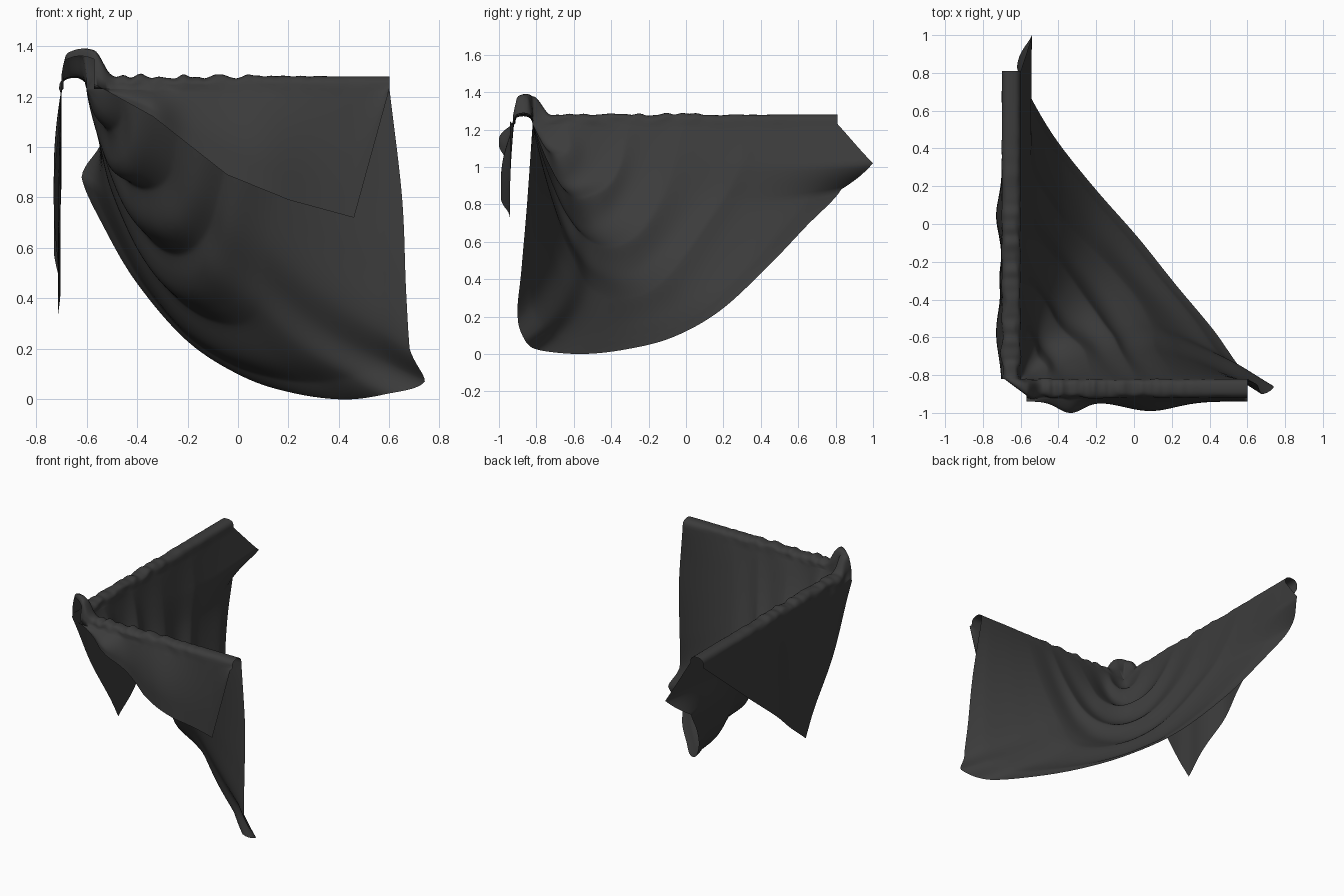
import bpy, bmesh, math
from mathutils import Vector, noise

if "Cube" in bpy.data.objects:
    bpy.data.objects.remove(bpy.data.objects["Cube"])

N_T, N_FLAP, N_BAND, N_SWAG = 150, 16, 12, 112
CORNER = Vector((-0.60, -0.82, 1.23))


def interp(pts, x):
    """Piecewise-linear profile lookup."""
    for (x0, y0), (x1, y1) in zip(pts, pts[1:]):
        if x <= x1:
            return y0 + (y1 - y0) * (x - x0) / (x1 - x0)
    return pts[-1][1]


def spline(pts, u):
    """Catmull-Rom through points, u in 0..1."""
    n = len(pts) - 1
    i = min(int(u * n), n - 1)
    f = u * n - i
    p1, p2 = pts[i], pts[i + 1]
    p0 = pts[i - 1] if i else p1 * 2 - p2
    p3 = pts[i + 2] if i + 2 <= n else p2 * 2 - p1
    return 0.5 * (2 * p1 + (p2 - p0) * f + (2 * p0 - 5 * p1 + 4 * p2 - p3) * f * f
                  + (3 * p1 - p0 - 3 * p2 + p3) * f ** 3)


def bump(x, centre, width):
    return math.exp(-((x - centre) / width) ** 2)


# free edge of the inner swag, from the side rail end to the front rail end
EDGE = [Vector(p) for p in (
    (-0.60, 0.81, 1.23), (-0.60, 0.83, 1.02), (-0.62, 0.83, 0.88), (-0.53, 0.64, 0.68),
    (-0.40, 0.43, 0.46), (-0.20, 0.18, 0.23), (0.02, -0.07, 0.09), (0.22, -0.32, 0.025),
    (0.42, -0.56, 0.0), (0.58, -0.78, 0.02), (0.70, -0.84, 0.06), (0.68, -0.90, 0.2),
    (0.665, -0.88, 0.45), (0.65, -0.85, 0.8), (0.60, -0.82, 1.23))]
TIP_SIDE, TIP_FRONT = Vector((0.06, 0.17, 0)), Vector((0.04, -0.02, 0.01))

# drop of the two outer flaps along the rails
DROP_SIDE = [(0, 0.03), (0.32, 0.92), (0.62, 0.51), (1, 0.01)]
DROP_FRONT = [(0, -0.02), (0.2, 0.11), (0.45, 0.34), (0.66, 0.44), (0.88, 0.51), (1, 0.0)]


def rumple(t, seed):
    """Gathered wrinkles on top of a rail, smooth at its far end."""
    w = max(0, min(1, (0.8 - t) * 4))
    return w * 0.016 * noise.noise(Vector((t * 28, seed, 0)))


def hump(t):
    return 0.1 * bump(t, 0, 0.035)


def over_rail(t, side):
    """Points from the flap hem up and over a rail to its inner edge."""
    drop = interp(DROP_SIDE if side else DROP_FRONT, t)
    pts = []
    for i in range(N_FLAP):
        k = 1 - i / N_FLAP
        if side:
            swing = 0.03 * (bump(t, 0.53, 0.08) + bump(t, 0.15, 0.1) + bump(t, 0.33, 0.05) * 0.4)
        else:
            swing = 0.06 * bump(t, 0.2, 0.08) + 0.05 * bump(t, 0.56, 0.16) + 0.02
        pts.append((0.10 + swing * math.sin(min(1, k * 1.3) * math.pi / 2), 1.23 - drop * k))
    for i in range(N_BAND):
        a = math.pi * i / N_BAND
        c, s = math.cos(a), math.sin(a)
        c = math.copysign(abs(c) ** 0.75, c)
        r = rumple(t, 3.3 if side else 7.7) + hump(t)
        w = 0.014 * noise.noise(Vector((t * 18, i * 0.3, side * 9))) * (1 - t)
        pts.append((0.05 + 0.05 * c + w, 1.23 + (0.05 + r) * s ** 0.75))
    if side:
        return [Vector((-0.60 - d, -0.82 + 1.63 * t, z)) for d, z in pts]
    return [Vector((-0.57 + 1.17 * t, -0.82 - d, z)) for d, z in pts]


def swag(t):
    """One sagging arc between the two rails."""
    side_end = CORNER + (EDGE[0] - CORNER) * t
    front_end = CORNER + (EDGE[-1] - CORNER) * t
    free = max(0, 1 - t ** 3)
    up = Vector((0.5, 0.45, 0.6))
    out = []
    for j in range(N_SWAG + 1):
        u = j / N_SWAG
        edge = CORNER + (spline(EDGE, u) - CORNER) * t
        # natural hanging arc, blended into the free edge shape
        hang = side_end.lerp(front_end, u)
        q = 4 * u * (1 - u)
        hang += Vector((0.06, 0.05, -1.36)) * (q * t)
        p = edge.lerp(hang, free)
        # straight pointed cloth corners
        p += TIP_SIDE * (t ** 6 * max(0, 1 - abs(u * 14 - 1)))
        p += TIP_FRONT * (t ** 12 * max(0, 1 - abs(u * 14 - 10)))
        # nested folds fanning out of the corner
        env = math.sin(math.pi * u) ** 0.6
        ph = 2 * math.pi * 5.4 * t ** 0.85 + 2.4 * noise.noise(Vector((t * 4, u * 2.5, 5)))
        fold = 1 - 2 * abs(math.sin(ph / 2)) ** 1.3
        amp = 0.034 * min(1, t * 5) * max(0, 1 - t) ** 0.7
        fine = 0.025 * noise.noise(Vector((t * 9, u * 3, 1.7))) * (1 - t) * min(1, t * 6)
        p += up * (env * (amp * fold + fine))
        out.append(p)
    return out


# single draped sheet: side flap, side rail, swag, front rail, front flap
bm = bmesh.new()
rows = []
for i in range(N_T + 1):
    t = i / N_T
    line = over_rail(t, True) + swag(t) + over_rail(t, False)[::-1]
    rows.append([bm.verts.new(p) for p in line])
for a, b in zip(rows, rows[1:]):
    for j in range(len(a) - 1):
        bm.faces.new((a[j], a[j + 1], b[j + 1], b[j]))

# gathered cloth bridging the corner between the rails
s0 = rows[0][N_FLAP:N_FLAP + N_BAND + 1]
f0 = rows[0][::-1][N_FLAP:N_FLAP + N_BAND + 1]
K = 6
bridge = []
for a, b in zip(s0, f0):
    strip = [a]
    for k in range(1, K):
        p = a.co.lerp(b.co, k / K)
        p.z += 0.1 * (a.co - b.co).length * math.sin(math.pi * k / K)
        strip.append(bm.verts.new(p))
    bridge.append(strip + [b])
for q, r in zip(bridge[3:], bridge[4:]):
    for k in range(K):
        bm.faces.new((q[k], r[k], r[k + 1], q[k + 1]))
bmesh.ops.delete(bm, geom=[v for v in bm.verts if not v.link_faces], context='VERTS')
bmesh.ops.remove_doubles(bm, verts=bm.verts, dist=0.0002)
bmesh.ops.recalc_face_normals(bm, faces=bm.faces)

# settle on the ground
low = min(v.co.z for v in bm.verts)
bmesh.ops.translate(bm, verts=bm.verts, vec=(0, 0, -low))
mesh = bpy.data.meshes.new("draped_cloth")
bm.to_mesh(mesh)
bm.free()
cloth = bpy.data.objects.new("draped_cloth", mesh)
bpy.context.collection.objects.link(cloth)

mat = bpy.data.materials.new("dark_fabric")
mat.diffuse_color = (0.045, 0.045, 0.045, 1)
mat.use_nodes = True
mat.node_tree.nodes["Principled BSDF"].inputs["Base Color"].default_value = mat.diffuse_color
mesh.materials.append(mat)
for p in mesh.polygons:
    p.use_smooth = True
